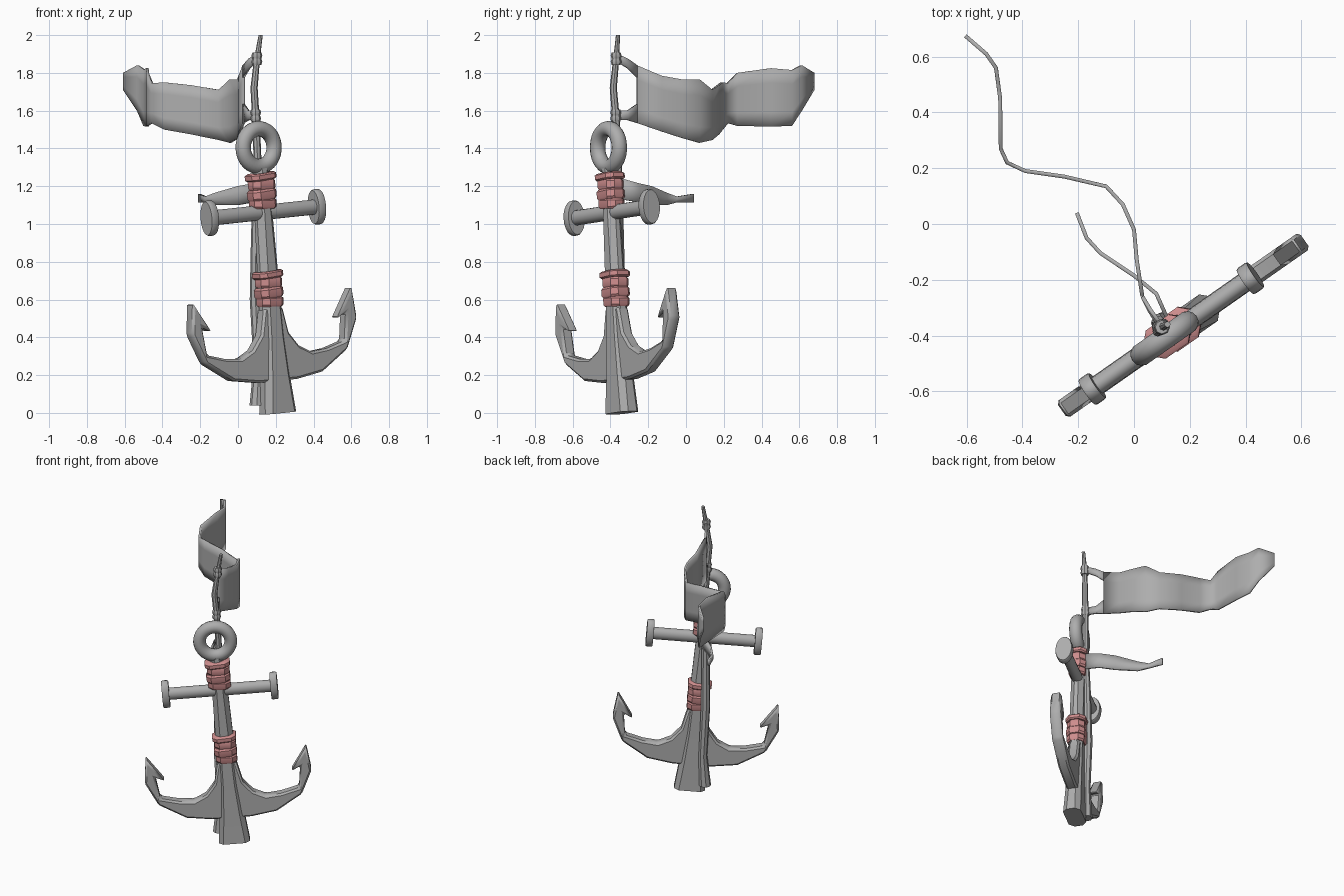
import bpy, bmesh, math
from mathutils import Matrix, Vector

if "Cube" in bpy.data.objects:
    bpy.data.objects.remove(bpy.data.objects["Cube"])


def material(name, rgb):
    m = bpy.data.materials.new(name)
    m.use_nodes = True
    m.diffuse_color = (*rgb, 1)
    m.node_tree.nodes["Principled BSDF"].inputs["Base Color"].default_value = (*rgb, 1)
    return m


GREY = material("stone grey", (0.42, 0.42, 0.42))
PINK = material("faded red binding", (0.62, 0.27, 0.27))

# Anchor frame: local x along the arms, y through the thickness, z up the leaning shank
ANCHOR = (Matrix.Translation((0.21, -0.34, 0)) @ Matrix.Rotation(math.radians(35), 4, 'Z')
          @ Matrix.Rotation(math.radians(-5), 4, 'Y'))


def finish(name, bm, mat, matrix=Matrix(), angle=35):
    bmesh.ops.recalc_face_normals(bm, faces=bm.faces)
    bm.transform(matrix)
    me = bpy.data.meshes.new(name)
    bm.to_mesh(me)
    bm.free()
    ob = bpy.data.objects.new(name, me)
    bpy.context.collection.objects.link(ob)
    me.materials.append(mat)
    bpy.ops.object.select_all(action='DESELECT')
    ob.select_set(True)
    bpy.context.view_layer.objects.active = ob
    bpy.ops.object.shade_smooth_by_angle(angle=math.radians(angle))
    return ob


def loft(name, sections, mat, matrix=Matrix(), angle=35):
    """Skin a list of equal-length point rings and cap both ends."""
    bm = bmesh.new()
    rings = [[bm.verts.new(p) for p in s] for s in sections]
    n = len(rings[0])
    for a, b in zip(rings, rings[1:]):
        for i in range(n):
            bm.faces.new((a[i], a[(i + 1) % n], b[(i + 1) % n], b[i]))
    bm.faces.new(rings[0])
    bm.faces.new(rings[-1])
    return finish(name, bm, mat, matrix, angle)


def octagon(z, w, t):
    c = 0.03
    half = [(w, t - c), (w - c, t), (c - w, t), (-w, t - c)]
    return [(x, y, z) for x, y in half + [(-x, -y) for x, y in half]]


def oval(x, ry, rz, n=16):
    return [(x, ry * math.cos(2 * math.pi * i / n), rz * math.sin(2 * math.pi * i / n))
            for i in range(n)]


def disc(x, y, z, r, n=8):
    return [(x + r * math.cos(2 * math.pi * i / n), y + r * math.sin(2 * math.pi * i / n), z)
            for i in range(n)]


# Shank, flared at the foot
loft("shank", [octagon(*s) for s in [(0, 0.1, 0.058), (0.2, 0.08, 0.052), (0.4, 0.066, 0.048),
                                     (0.7, 0.058, 0.045), (1.3, 0.045, 0.04)]], GREY, ANCHOR)

# Curved arms with barbed tips, one mirrored outline given thickness
outline = [(0.125, 0.17), (0.29, 0.195), (0.46, 0.30), (0.535, 0.46), (0.515, 0.63),
           (0.405, 0.465), (0.466, 0.495), (0.445, 0.345), (0.33, 0.315), (0.23, 0.305),
           (0.15, 0.345), (0.09, 0.42), (0.06, 0.56)]
outline += [(-x, z) for x, z in reversed(outline)]
bm = bmesh.new()
front = bm.faces.new([bm.verts.new((x, -0.036, z)) for x, z in outline])
new = bmesh.ops.extrude_face_region(bm, geom=[front])["geom"]
bmesh.ops.translate(bm, verts=[v for v in new if isinstance(v, bmesh.types.BMVert)],
                    vec=(0, 0.072, 0))
arms = finish("arms", bm, GREY, ANCHOR)
bevel = arms.modifiers.new("edge bevel", 'BEVEL')
bevel.width = 0.012
bevel.segments = 1

# Cross stock with flattened end flanges
STOCK = ANCHOR @ Matrix.Translation((0, 0, 1.065))
loft("stock", [oval(x, 0.034, 0.04) for x in (-0.35, 0.35)], GREY, STOCK)
for side, label in ((1, "left"), (-1, "right")):
    loft(label + "_stock_flange",
         [oval(side * x, 0.056 * k, 0.094 * k, 20)
          for x, k in ((0.325, 0.95), (0.333, 1), (0.362, 1), (0.37, 0.95))], GREY, STOCK)

# Top ring
bm = bmesh.new()
major, minor, n, m = 0.1, 0.041, 32, 14
grid = []
for i in range(n):
    a = 2 * math.pi * i / n
    row = []
    for j in range(m):
        b = 2 * math.pi * j / m
        r = major + minor * math.cos(b)
        row.append(bm.verts.new((r * math.cos(a), minor * math.sin(b), 1.41 + r * math.sin(a))))
    grid.append(row)
for i in range(n):
    for j in range(m):
        k, l = (i + 1) % n, (j + 1) % m
        bm.faces.new((grid[i][j], grid[k][j], grid[k][l], grid[i][l]))
finish("ring", bm, GREY, ANCHOR, 60)

# Cloth bindings: stacked bands with a narrow lip on top
for label, base, w, t in (("upper", 1.085, 0.074, 0.056), ("lower", 0.565, 0.07, 0.06)):
    for i, (low, high, grow) in enumerate([(0, 0.055, -0.004), (0.048, 0.105, 0),
                                           (0.1, 0.16, -0.004), (0.152, 0.19, 0.004)]):
        tilt = Matrix.Rotation(math.radians((-1) ** i * 3), 4, 'Y')
        place = ANCHOR @ Matrix.Translation((0, 0, base + low)) @ tilt
        h = high - low
        loft(f"{label}_binding_{i + 1}",
             [octagon(z, w + grow + d, t + grow + d)
              for z, d in ((0, -0.004), (h * 0.2, 0.002), (h * 0.8, 0.002), (h, -0.006))],
             PINK, place)

# Crooked flag pole lashed behind the shank
pole = [(0.1, -0.355, 0.04, 0.039), (0.11, -0.345, 0.25, 0.028), (0.092, -0.35, 0.6, 0.03),
        (0.095, -0.355, 0.95, 0.026), (0.105, -0.36, 1.3, 0.021), (0.095, -0.37, 1.55, 0.02),
        (0.085, -0.385, 1.72, 0.019), (0.1, -0.37, 1.87, 0.016), (0.12, -0.36, 2.0, 0.011)]
loft("flag_pole", [disc(*p) for p in pole], GREY)
for label, x, y, z in (("lower", 0.093, -0.372, 1.575), ("upper", 0.1, -0.37, 1.875)):
    for i in (-1, 1):
        c = z + i * 0.016
        loft(f"{label}_pole_tie_{'top' if i > 0 else 'bottom'}",
             [disc(x, y, c + d, r) for d, r in ((-0.016, 0.024), (0, 0.029), (0.016, 0.024))],
             GREY)


def cloth(name, columns, rows=4):
    """Hang a thin strip of cloth on columns of (x, y, low z, high z)."""
    bm = bmesh.new()
    grid = [[bm.verts.new((x, y, lo + (hi - lo) * r / rows)) for r in range(rows + 1)]
            for x, y, lo, hi in columns]
    for a, b in zip(grid, grid[1:]):
        for r in range(rows):
            bm.faces.new((a[r], b[r], b[r + 1], a[r + 1]))
    ob = finish(name, bm, GREY, angle=60)
    solid = ob.modifiers.new("cloth thickness", 'SOLIDIFY')
    solid.thickness = 0.014
    solid.offset = 0


# Waving flag and the two corner straps that hold it
edge = (0.03, -0.26)
cloth("flag", [(*edge, 1.535, 1.84), (0.01, -0.13, 1.49, 1.785), (0, -0.02, 1.455, 1.765),
               (-0.04, 0.07, 1.43, 1.765), (-0.1, 0.135, 1.445, 1.71), (-0.25, 0.17, 1.475, 1.735),
               (-0.39, 0.19, 1.5, 1.75), (-0.455, 0.22, 1.535, 1.745), (-0.478, 0.27, 1.52, 1.8),
               (-0.48, 0.45, 1.515, 1.825), (-0.495, 0.56, 1.52, 1.815),
               (-0.53, 0.61, 1.6, 1.84), (-0.605, 0.675, 1.71, 1.8)])
cloth("upper_flag_strap", [(0.1, -0.365, 1.86, 1.9), (0.06, -0.31, 1.825, 1.875),
                           (*edge, 1.775, 1.84)], 2)
cloth("lower_flag_strap", [(0.093, -0.37, 1.55, 1.6), (0.055, -0.31, 1.55, 1.6),
                           (*edge, 1.535, 1.635)], 2)

# Loose end of the upper binding trailing behind
cloth("trailing_ribbon", [(0.12, -0.34, 1.13, 1.24), (0.08, -0.25, 1.115, 1.215),
                          (0, -0.185, 1.1, 1.2), (-0.12, -0.105, 1.1, 1.165),
                          (-0.17, -0.05, 1.115, 1.145), (-0.205, 0.04, 1.115, 1.16)], 2)
